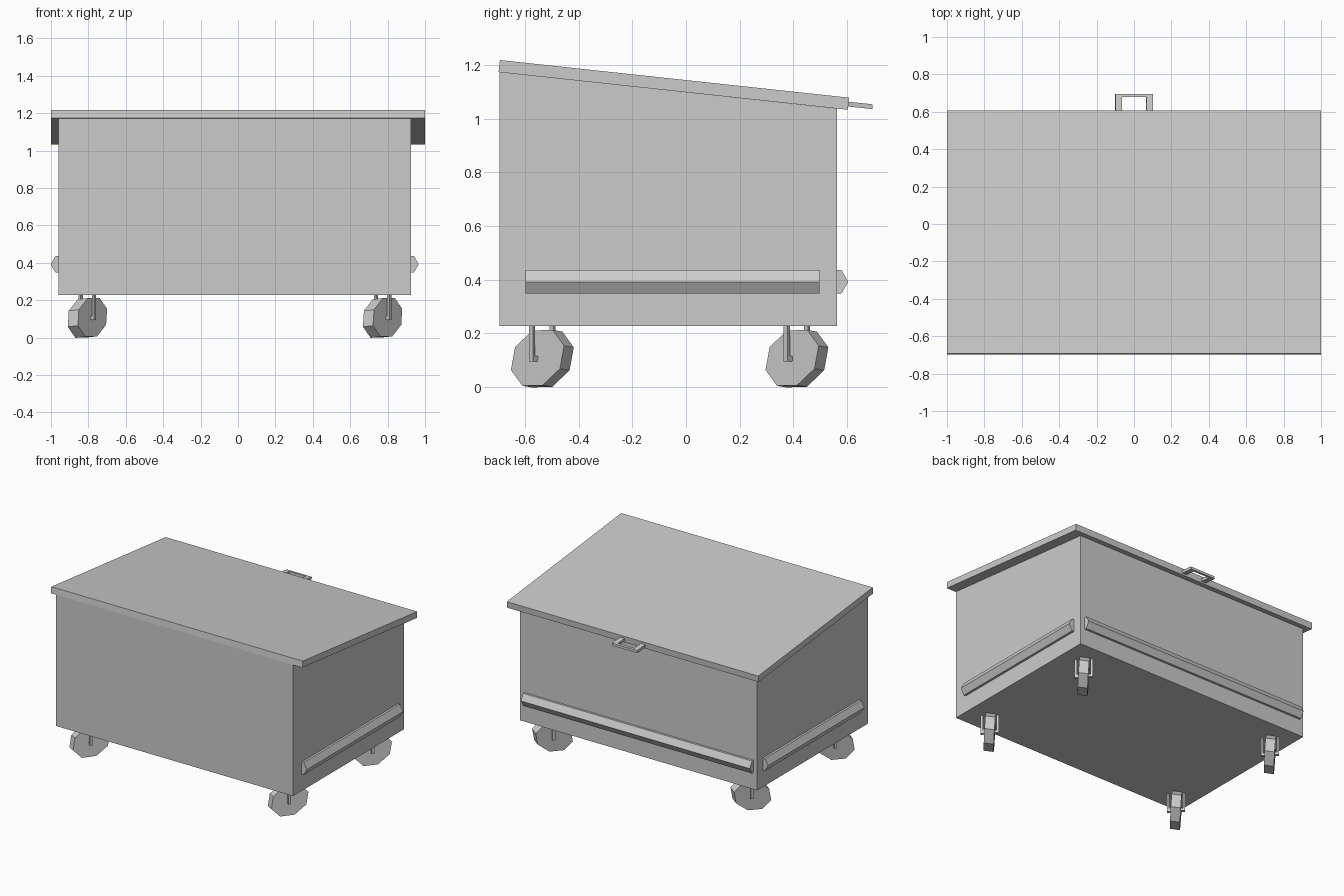
import bpy, bmesh
from mathutils import Vector

if "Cube" in bpy.data.objects:
    bpy.data.objects.remove(bpy.data.objects["Cube"])

grey = bpy.data.materials.new("plain grey")
grey.diffuse_color = (0.6, 0.6, 0.6, 1)
grey.use_nodes = True
grey.node_tree.nodes["Principled BSDF"].inputs["Base Color"].default_value = grey.diffuse_color


def prism(name, ring, offset):
    """Closed solid: a planar ring of points swept along an offset."""
    bm = bmesh.new()
    off = Vector(offset)
    a = [bm.verts.new(Vector(p)) for p in ring]
    b = [bm.verts.new(Vector(p) + off) for p in ring]
    n = len(a)
    bm.faces.new(a)
    bm.faces.new(b[::-1])
    for i in range(n):
        j = (i + 1) % n
        bm.faces.new((a[j], a[i], b[i], b[j]))
    bmesh.ops.recalc_face_normals(bm, faces=bm.faces)
    me = bpy.data.meshes.new(name)
    bm.to_mesh(me)
    bm.free()
    me.materials.append(grey)
    ob = bpy.data.objects.new(name, me)
    bpy.context.collection.objects.link(ob)
    return ob


# Bin body with sloping top edge
X0, X1, Y0, Y1 = -0.96, 0.925, -0.695, 0.563
body = [(Y0, 0.228), (Y1, 0.228), (Y1, 1.037), (Y0, 1.173)]
prism("bin_body", [(X0, y, z) for y, z in body], (X1 - X0, 0, 0))

# Sloping lid
lid = [(-0.698, 1.173), (0.603, 1.033), (0.607, 1.078), (-0.693, 1.218)]
prism("lid", [(-1, y, z) for y, z in lid], (2, 0, 0))

# U-shaped lid handle lying in the slope of the lid
u_shape = [(-0.1, 0.604), (-0.1, 0.695), (0.1, 0.695), (0.1, 0.604),
           (0.065, 0.604), (0.065, 0.678), (-0.065, 0.678), (-0.065, 0.604)]
prism("lid_handle", [(x, y, 1.063 - 0.107 * (y - 0.604)) for x, y in u_shape],
      (-0.002, 0, -0.018)).location.x = 0.001

# Chamfered bumper rails on both sides and the back
rail = [(-0.005, 0.437), (0.016, 0.437), (0.041, 0.392), (0.016, 0.348), (-0.005, 0.348)]
prism("right_rail", [(X1 + d, -0.597, z) for d, z in rail], (0, 1.094, 0))
prism("left_rail", [(X0 - d, -0.597, z) for d, z in rail], (0, 1.094, 0))
prism("back_rail", [(-0.93, Y1 + d, z) for d, z in rail], (1.82, 0, 0))

# Casters: eight-sided wheels, all swivelled the same way
A = Vector((-0.078, -0.099, -0.045))
B = Vector((-0.025, -0.019, 0.102))
T = Vector((-0.054, 0.036, -0.006))
ax = Vector((-0.072, 0.076, 0)) / 2          # wheel centre to far prong
u = Vector((0.62, 0.78, 0)) * 0.009
t = Vector((-0.78, 0.62, 0)) * 0.007
H = 0.7071
OCT = [(1, 0), (H, H), (0, 1), (-H, H), (-1, 0), (-H, -H), (0, -1), (H, -H)]
for cx, sx in ((-0.805, "left"), (0.773, "right")):
    for cy, sy in ((-0.535, "front"), (0.413, "back")):
        c = Vector((cx, cy, 0.106))
        tag = sy + "_" + sx
        prism(tag + "_wheel", [c - T / 2 + A * p + B * q for p, q in OCT], T)
        for s, side in ((-1, "outer"), (1, "inner")):
            p = c + ax * s
            p.z = 0.095
            prism(f"{tag}_{side}_prong", [p - u - t, p + u - t, p + u + t, p - u + t],
                  (0, 0, 0.14))
        z = Vector((0, 0, 0.01))
        p = c - ax
        prism(tag + "_axle", [p - u - z, p + u - z, p + u + z, p - u + z], ax * 2)
